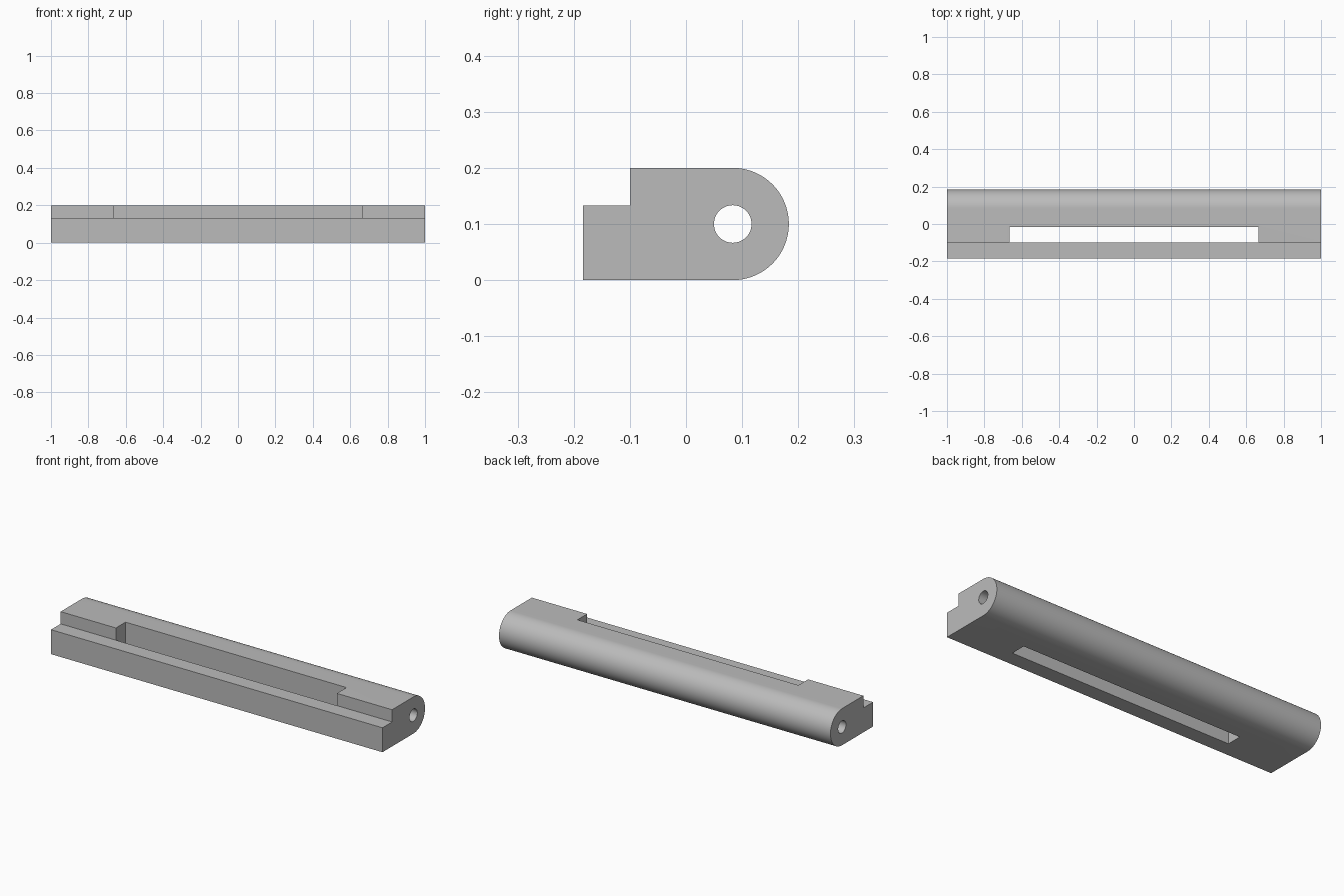
import bpy, bmesh
from math import sin, cos, pi, radians

cube = bpy.data.objects.get("Cube")
if cube:
    bpy.data.objects.remove(cube, do_unlink=True)

PIN_Y, PIN_Z, ROUND_R, PIN_R = 0.0833, 0.1, 0.1, 0.0335
FRONT, STEP_Y, STEP_Z, TOP = -0.1833, -0.1, 0.1333, 0.2

grey = bpy.data.materials.new("plain_grey")
grey.use_nodes = True
grey.diffuse_color = (0.5, 0.5, 0.5, 1)
grey.node_tree.nodes["Principled BSDF"].inputs["Base Color"].default_value = (0.5, 0.5, 0.5, 1)


def arc(radius, start, end, steps):
    """Points on a circle about the pin axis, as (y, z)."""
    angles = [start + (end - start) * i / steps for i in range(steps + 1)]
    return [(PIN_Y + radius * cos(a), PIN_Z + radius * sin(a)) for a in angles]


def extrude_x(name, profile, half):
    """Prism with a (y, z) profile running from -half to half along x."""
    bm = bmesh.new()
    face = bm.faces.new([bm.verts.new((-half, y, z)) for y, z in profile])
    new = bmesh.ops.extrude_face_region(bm, geom=[face])["geom"]
    moved = [v for v in new if isinstance(v, bmesh.types.BMVert)]
    bmesh.ops.translate(bm, verts=moved, vec=(2 * half, 0, 0))
    bmesh.ops.recalc_face_normals(bm, faces=bm.faces)
    mesh = bpy.data.meshes.new(name)
    bm.to_mesh(mesh)
    bm.free()
    mesh.materials.append(grey)
    obj = bpy.data.objects.new(name, mesh)
    bpy.context.collection.objects.link(obj)
    return obj


# Stepped bar with a rounded back
bar = extrude_x("hinge_bar", [(FRONT, 0)] + arc(ROUND_R, -pi / 2, pi / 2, 48)
                + [(STEP_Y, TOP), (STEP_Y, STEP_Z), (FRONT, STEP_Z)], 1)

# Cutters: pin hole along the length, and slot through the height
hole = extrude_x("pin_hole_cutter", arc(PIN_R, 0, 2 * pi, 48)[:-1], 1.1)
slot = extrude_x("slot_cutter", [(STEP_Y, -0.1), (-0.0167, -0.1),
                                 (-0.0167, 0.3), (STEP_Y, 0.3)], 0.6667)

bpy.context.view_layer.objects.active = bar
bar.select_set(True)
for cutter in (hole, slot):
    cutter.hide_render = True
    cut = bar.modifiers.new(cutter.name, 'BOOLEAN')
    cut.operation, cut.solver, cut.object = 'DIFFERENCE', 'EXACT', cutter
    bpy.ops.object.modifier_apply(modifier=cut.name)
    bpy.data.objects.remove(cutter, do_unlink=True)

bpy.ops.object.shade_smooth_by_angle(angle=radians(30))
